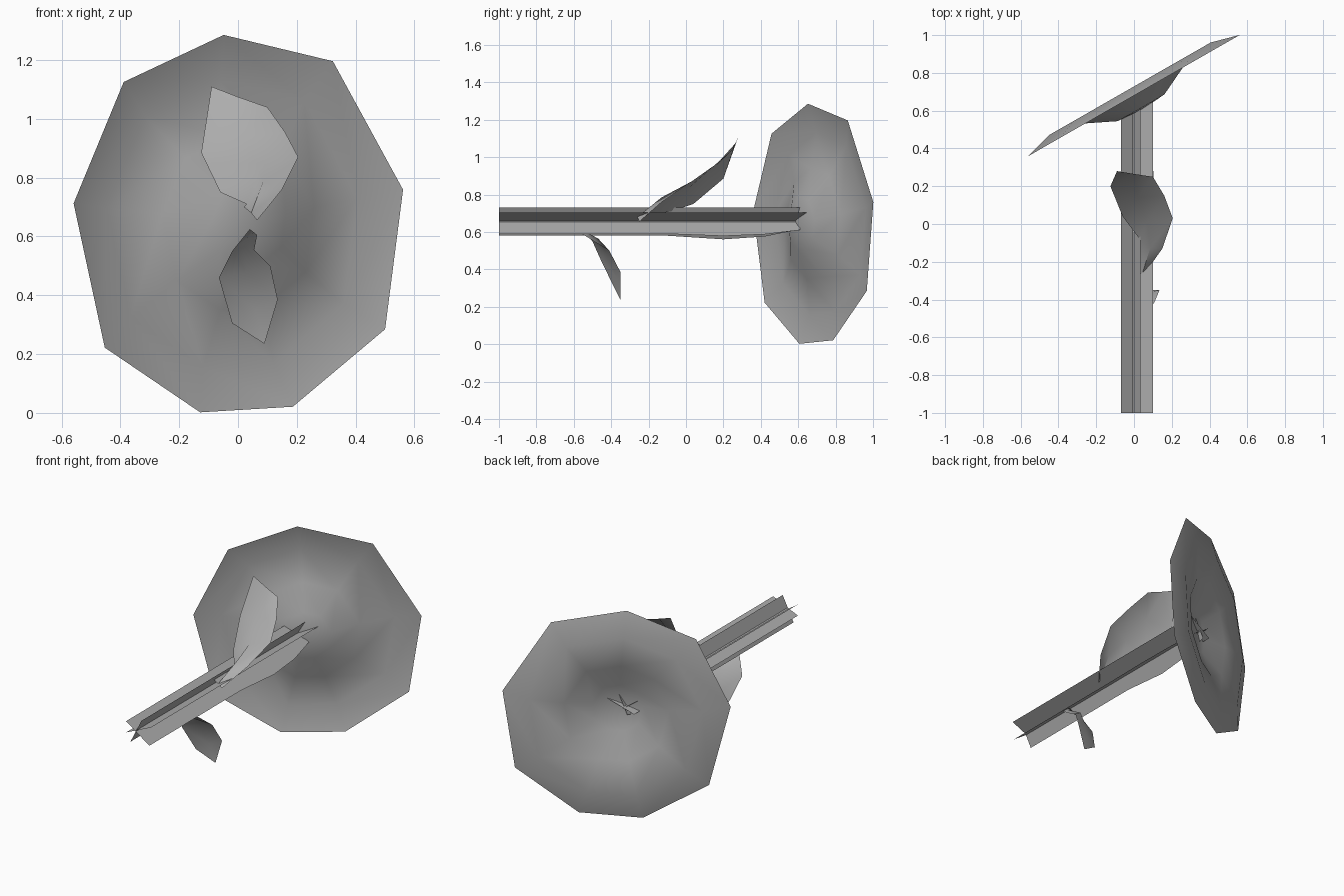
import bpy
import math
from mathutils import Vector

if "Cube" in bpy.data.objects:
    bpy.data.objects.remove(bpy.data.objects["Cube"])

# Dark grey shared by every part
grey = bpy.data.materials.new("dark_grey")
grey.diffuse_color = (.42, .42, .42, 1)
grey.use_nodes = True
grey.node_tree.nodes["Principled BSDF"].inputs["Base Color"].default_value = grey.diffuse_color


def make(name, verts, faces, angle=60):
    me = bpy.data.meshes.new(name)
    me.from_pydata(verts, [], faces)
    me.materials.append(grey)
    me.update()
    ob = bpy.data.objects.new(name, me)
    bpy.context.collection.objects.link(ob)
    bpy.ops.object.select_all(action='DESELECT')
    ob.select_set(True)
    bpy.context.view_layer.objects.active = ob
    bpy.ops.object.shade_smooth_by_angle(angle=math.radians(angle))
    return ob


def strip(name, rows):
    """Sheet of quads through rows of points; a one-point last row is a tip."""
    n = len(rows[0])
    verts = [p for r in rows for p in r]
    faces = []
    for i in range(len(rows) - 1):
        a, b = i * n, (i + 1) * n
        for k in range(n - 1):
            if len(rows[i + 1]) == 1:
                faces.append((a + k, a + k + 1, b))
            else:
                faces.append((a + k, a + k + 1, b + k + 1, b + k))
    return make(name, verts, faces)


# Flower head: nine-sided dish, turned about z, bulging towards the stem
angles = [-5, 34, 80, 122, 161, 193, 231, 276, 317]
radii = [.643, .665, .657, .68, .66, .66, .672, .648, .657]
profile = [(1.0, 0.0), (.76, .042), (.46, .0), (.22, -.075)]
centre = Vector((0, .68, .645))
across = Vector((math.cos(math.radians(29.8)), math.sin(math.radians(29.8)), 0))
back = Vector((-across.y, across.x, 0))
verts, faces = [], []
for s, off in profile:
    for a, r in zip(angles, radii):
        t = math.radians(a)
        verts.append(centre + across * (r * s * math.sin(t))
                     + Vector((0, 0, r * s * math.cos(t))) + back * off)
verts.append(centre + back * -.085)
for j in range(len(profile)):
    for i in range(9):
        k = (i + 1) % 9
        if j < len(profile) - 1:
            faces.append((j * 9 + i, j * 9 + k, j * 9 + 9 + k, j * 9 + 9 + i))
        else:
            faces.append((j * 9 + i, j * 9 + k, 36))
make("flower_head", verts, faces)

# Stem: three crossing flat blades, lower edges widening then narrowing at the head
ys = [-1, -.1, .2, .42, .61]
widen = [0, 0, .13, .03, -.23]
blades = [("stem_blade_steep", (.035, .73), (-.04, .58), 1, .61),
          ("stem_blade_left", (-.07, .70), (.09, .59), .8, .61),
          ("stem_blade_right", (-.07, .63), (.10, .705), 0, .645)]
for name, p, q, amount, end in blades:
    rows = []
    for y, w in zip(ys, widen):
        yq = end if y == ys[-1] else y
        f = 1 + w * amount
        rows.append([(p[0], y, p[1]),
                     (p[0] + (q[0] - p[0]) * f, yq, p[1] + (q[1] - p[1]) * f)])
    strip(name, rows)

# Upper leaf, folded along its middle
strip("upper_leaf", [
    [(.02, -.265, .70), (.045, -.26, .68), (.065, -.25, .655)],
    [(.03, -.08, .71), (.085, -.13, .785), (.15, -.13, .76)],
    [(-.06, .04, .75), (.07, .01, .83), (.205, .03, .87)],
    [(-.125, .20, .885), (.02, .14, .935), (.16, .15, .955)],
    [(-.09, .28, 1.11), (.0, .265, 1.075), (.10, .25, 1.04)]])

# Lower leaf, hanging down
strip("lower_leaf", [
    [(.04, -.55, .625), (.053, -.565, .615), (.065, -.58, .605)],
    [(-.02, -.50, .55), (.02, -.47, .565), (.055, -.50, .555)],
    [(-.065, -.46, .46), (.03, -.425, .48), (.11, -.41, .50)],
    [(-.02, -.385, .305), (.06, -.365, .35), (.135, -.35, .385)],
    [(.09, -.35, .235)]])
